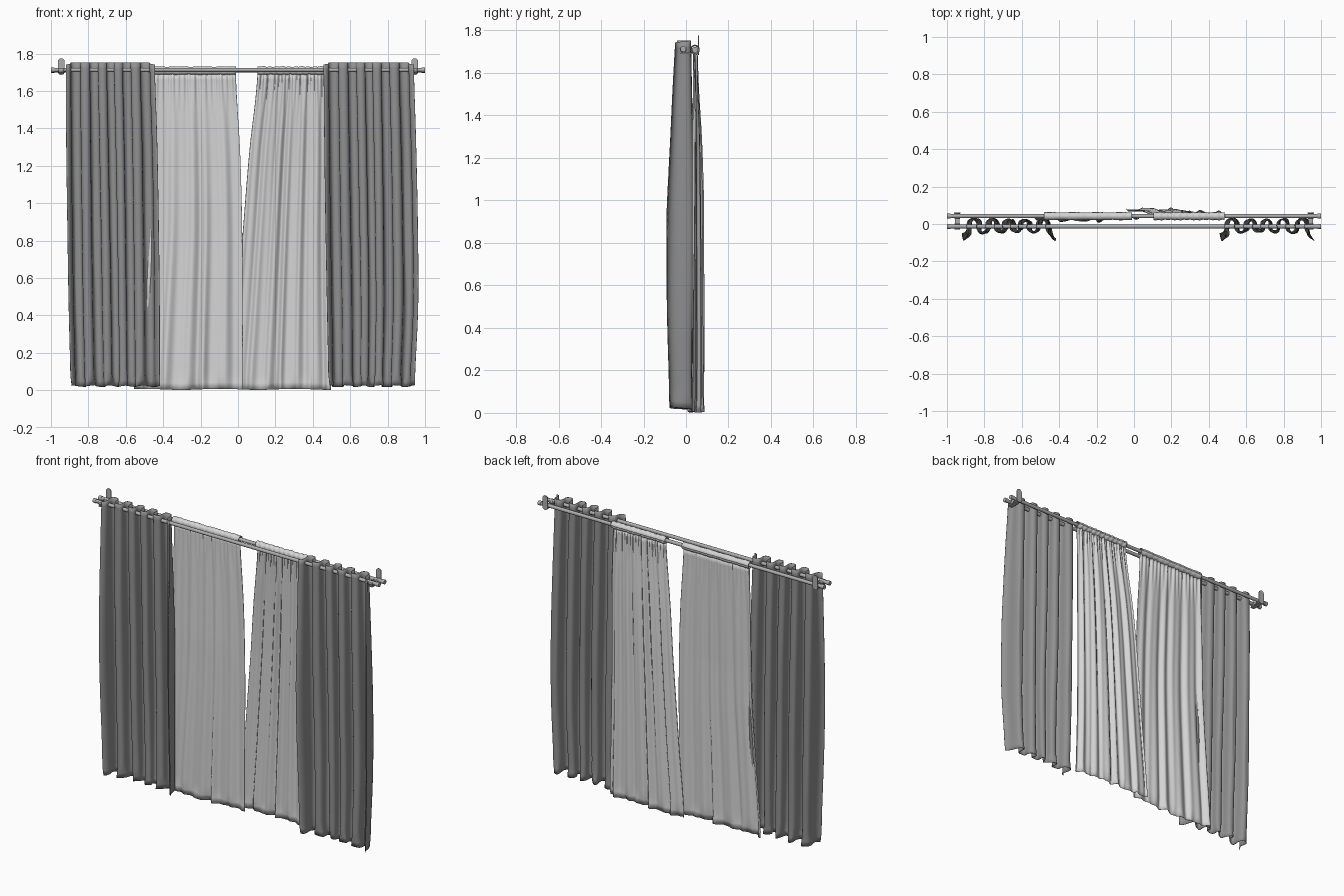
import bpy, bmesh, math
from math import sin, cos, pi
from mathutils import Matrix, Vector

if "Cube" in bpy.data.objects:
    bpy.data.objects.remove(bpy.data.objects["Cube"])


def material(name, rgb):
    m = bpy.data.materials.new(name)
    m.diffuse_color = (*rgb, 1)
    m.use_nodes = True
    m.node_tree.nodes["Principled BSDF"].inputs["Base Color"].default_value = m.diffuse_color
    return m


DRAPE = material("grey drape cloth", (0.28, 0.28, 0.285))
SHEER = material("pale sheer cloth", (0.66, 0.66, 0.66))
METAL = material("brushed metal", (0.42, 0.42, 0.42))


def finish(name, bm, mat, smooth=True):
    me = bpy.data.meshes.new(name)
    bm.to_mesh(me)
    bm.free()
    ob = bpy.data.objects.new(name, me)
    bpy.context.collection.objects.link(ob)
    me.materials.append(mat)
    for p in me.polygons:
        p.use_smooth = smooth
    return ob


def sheet(name, fn, nu, nv, mat, thick=0.0025):
    """Surface from fn(u, v), given a thin cloth thickness."""
    bm = bmesh.new()
    g = [[bm.verts.new(fn(i / nu, j / nv)) for i in range(nu + 1)] for j in range(nv + 1)]
    for j in range(nv):
        for i in range(nu):
            bm.faces.new((g[j + 1][i], g[j + 1][i + 1], g[j][i + 1], g[j][i]))
    ob = finish(name, bm, mat)
    s = ob.modifiers.new("cloth thickness", 'SOLIDIFY')
    s.thickness = thick
    s.offset = 0
    return ob


def ramp(points, t):
    """Smooth curve through evenly spaced values (Catmull-Rom)."""
    n = len(points) - 1
    k = min(int(t * n), n - 1)
    f = t * n - k
    a, b, c, d = (points[max(0, min(n, k + q))] for q in (-1, 0, 1, 2))
    return 0.5 * (2 * b + (c - a) * f + (2 * a - 5 * b + 4 * c - d) * f * f
                  + (3 * b - a - 3 * c + d) * f ** 3)


def cyl(name, centre, r, depth, axis, mat, n=24):
    bm = bmesh.new()
    rot = Vector((0, 0, 1)).rotation_difference(Vector(axis)).to_matrix().to_4x4()
    bmesh.ops.create_cone(bm, cap_ends=True, segments=n, radius1=r, radius2=r, depth=depth,
                          matrix=Matrix.Translation(centre) @ rot)
    ob = finish(name, bm, mat, False)
    for p in ob.data.polygons:
        p.use_smooth = len(p.vertices) == 4
    return ob


def box(name, centre, size, mat):
    bm = bmesh.new()
    bmesh.ops.create_cube(bm, size=1, matrix=Matrix.Translation(centre) @ Matrix.Diagonal((*size, 1)))
    return finish(name, bm, mat, False)


# Rods and end caps
FY, RY, RZ = -0.013, 0.042, 1.709
cyl("front_rod", (0, FY, RZ + 0.004), 0.011, 1.98, (1, 0, 0), METAL)
cyl("rear_rod", (0, RY, RZ), 0.011, 1.98, (1, 0, 0), METAL)
for sx, side in ((-1, "left"), (1, "right")):
    cyl(side + "_front_cap", (sx * 0.99, FY, RZ + 0.004), 0.0135, 0.02, (1, 0, 0), METAL)
    cyl(side + "_rear_cap", (sx * 0.99, RY, RZ), 0.0135, 0.02, (1, 0, 0), METAL)

    # Wall bracket: rounded plate, arm and open cups under the rods
    x = sx * 0.945
    box(side + "_bracket_plate", (x, 0.058, 1.73), (0.036, 0.005, 0.054), METAL)
    cyl(side + "_bracket_top", (x, 0.058, 1.757), 0.018, 0.005, (0, 1, 0), METAL)
    cyl(side + "_bracket_bottom", (x, 0.058, 1.703), 0.018, 0.005, (0, 1, 0), METAL)
    box(side + "_bracket_arm", (x, 0.016, 1.693), (0.026, 0.084, 0.006), METAL)
    for y, z, part in ((FY, RZ + 0.004, "_front_cup"), (RY, RZ, "_rear_cup")):
        def cup(u, v, y=y, z=z, x=x):
            a = pi + (u * 1.3 - 0.15) * pi
            return (x + (v - 0.5) * 0.028, y + 0.0145 * cos(a), z + 0.0145 * sin(a))
        sheet(side + part, cup, 20, 1, METAL, 0.004)


# Heavy outer drapes: five deep waves threaded on the front rod, loose flaps at both ends
def drape(name, left, right, shift):
    def fn(u, v):
        t = 1 - v                                   # 0 at top, 1 at hem
        x0, x1 = ramp(left, t), ramp(right, t)
        # wider end panels, tighter waves between them
        w = u + 0.018 * sin(2 * pi * u)
        th = 2 * pi * 5 * u
        drift = min(1, t * 1.5)
        ph = th + drift * 0.35 * sin(3 * u * pi + shift) * sin(pi * u)
        amp = 0.032 + 0.008 * sin(pi * min(1, t * 1.1)) + drift * 0.006 * sin(7 * u + shift)
        x = x0 + (x1 - x0) * w + 0.009 * sin(2 * ph) * (1 - 0.25 * t)
        y = -0.010 - amp * cos(ph)
        flap = max(0, 1 - u / 0.07) + max(0, (u - 0.92) / 0.08)
        y -= flap * (0.008 + 0.026 * min(1, t * 2.2))
        y += 0.003 * sin(9 * t + 11 * u) * drift
        # soft turn-in and ruffle at the hem
        hem = max(0, (t - 0.965) / 0.035)
        x += hem * 0.007 * sin(5 * th / 3 + 1)
        y += hem * 0.006 * sin(th * 2 + shift)
        z = 0.022 + 0.005 * sin(th + shift) + v * (1.73 - 0.005 * sin(th + shift))
        z -= 0.010 * min(1, flap) * v ** 8
        return (x, max(-0.095, min(0.03, y)), z)
    sheet(name, fn, 150, 56, DRAPE)


drape("left_drape", (-0.920, -0.918, -0.912, -0.905, -0.895),
      (-0.445, -0.432, -0.424, -0.419, -0.418), 0.4)
drape("right_drape", (0.458, 0.462, 0.468, 0.476, 0.484),
      (0.940, 0.952, 0.961, 0.963, 0.945), 1.7)


# Light inner sheers hanging from the rear rod
def sheer(name, left, right, depth, waves, amps, lean, seed):
    def fn(u, v):
        t = 1 - v
        x0, x1 = ramp(left, t), ramp(right, t)
        uw = u + 0.02 * sin(2 * pi * u * 1.5 + seed)
        fold = 0.65 * sin(2 * pi * waves * uw + seed + 0.5 * t) \
            + 0.35 * sin(2 * pi * waves * 1.63 * u + 2 * seed - 0.8 * t)
        y = ramp(depth, t) + lean(u) * min(1, t * 2.5) + ramp(amps, t) * fold
        gather = 0.004 * sin(2 * pi * waves * 3 * u + seed) * max(0, 1 - t * 8)
        x = x0 + (x1 - x0) * u + 0.004 * sin(2 * pi * waves * u + seed) * t
        hem = max(0, (t - 0.97) / 0.03)
        y += hem * 0.008 * sin(2 * pi * waves * u * 0.7 + seed)
        z = 0.002 + 0.003 * (1 + sin(9 * u + seed)) * t + v * 1.692
        return (x, min(0.1, y + gather), z)
    sheet(name, fn, 140, 48, SHEER, 0.002)


sheer("left_sheer", (-0.48, -0.49, -0.50, -0.53, -0.56), (-0.012, 0.012, 0.024, 0.027, 0.03),
      (0.042, 0.042, 0.040, 0.036, 0.034), 5.5, (0.004, 0.008, 0.010, 0.012, 0.013),
      lambda u: -0.012 * sin(pi * u), 0.8)
sheer("right_sheer", (0.105, 0.06, 0.025, -0.01, -0.045), (0.48, 0.485, 0.485, 0.49, 0.50),
      (0.044, 0.055, 0.058, 0.060, 0.060), 6.5, (0.006, 0.011, 0.012, 0.012, 0.012),
      lambda u: 0.022 * (1 - u) - 0.004, 2.1)


# Gathered rod pockets at the top of each sheer
def pocket(name, x0, x1, ripple):
    def fn(u, v):
        a = 2 * pi * v
        r = 0.0195 + ripple * sin(70 * u + 2 * sin(a)) + 0.001 * sin(23 * u)
        return (x0 + (x1 - x0) * u, RY + r * cos(a), RZ + r * 1.05 * sin(a))
    sheet(name, fn, 90, 20, SHEER, 0.002)


pocket("left_sheer_pocket", -0.48, -0.012, 0.0006)
pocket("right_sheer_pocket", 0.105, 0.485, 0.0015)
